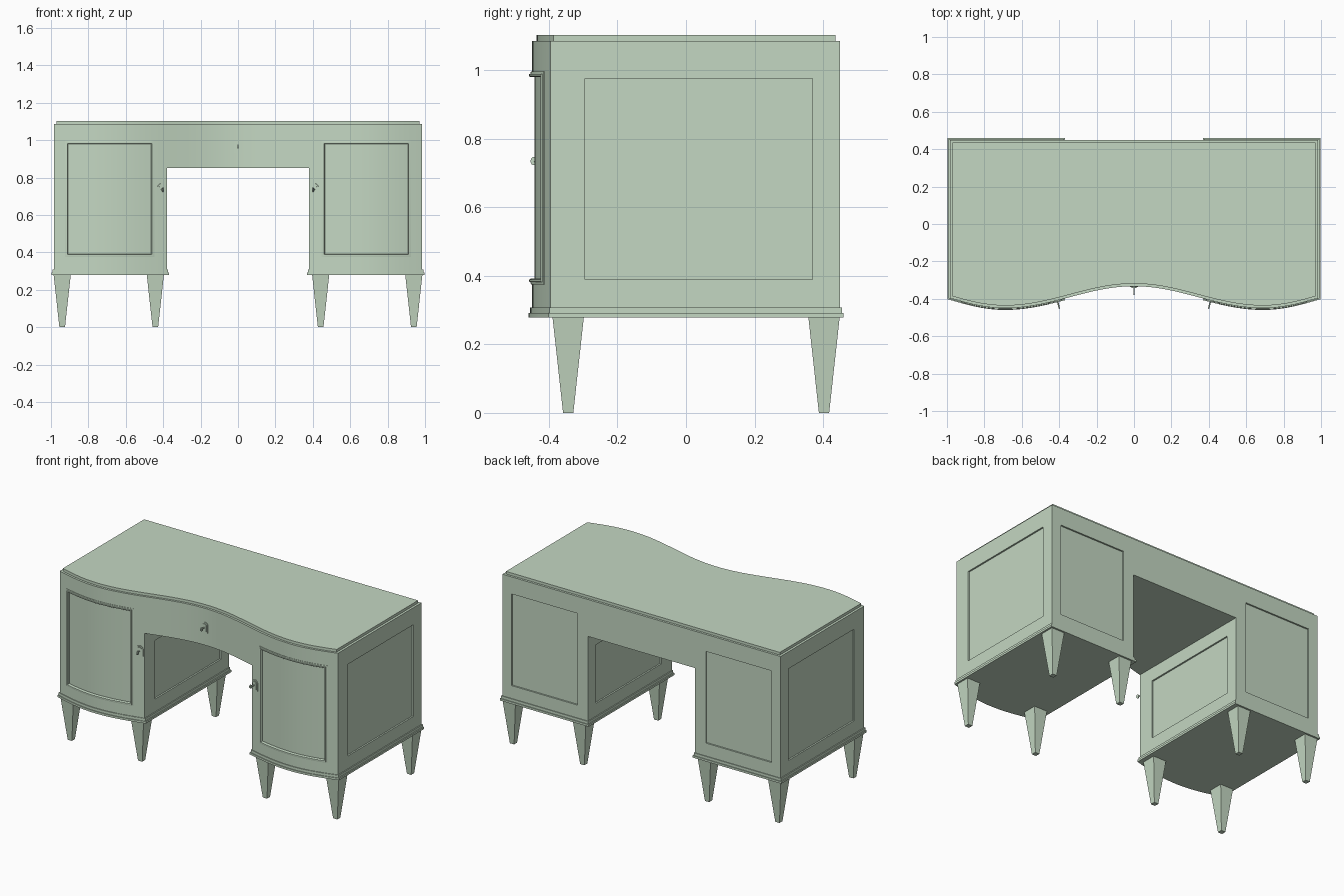
import bpy, bmesh, math
from mathutils import Vector, Matrix

if "Cube" in bpy.data.objects:
    bpy.data.objects.remove(bpy.data.objects["Cube"])

paint = bpy.data.materials.new("green_paint")
paint.diffuse_color = (0.55, 0.68, 0.54, 1)
paint.use_nodes = True
paint.node_tree.nodes["Principled BSDF"].inputs["Base Color"].default_value = paint.diffuse_color


def front_y(x):
    """Serpentine front: hollow in the middle, bowed on each pedestal."""
    x = abs(x)
    t = math.pi * x / 0.69 if x < 0.69 else math.pi * (1 + (x - 0.69) / 0.62)
    return -0.333 - 0.117 * (1 - math.cos(t)) / 2


def samples(x0, x1, n):
    return [x0 + (x1 - x0) * i / n for i in range(n + 1)]


def finish(name, bm, smooth=True):
    bmesh.ops.recalc_face_normals(bm, faces=bm.faces)
    me = bpy.data.meshes.new(name)
    bm.to_mesh(me)
    bm.free()
    if smooth:
        me.shade_smooth()
        me.set_sharp_from_angle(angle=math.radians(30))
    me.materials.append(paint)
    ob = bpy.data.objects.new(name, me)
    bpy.context.collection.objects.link(ob)
    return ob


def add_prism(bm, pts, lift):
    """Extrude a polygon of 3D points along the vector lift."""
    face = bm.faces.new([bm.verts.new(p) for p in pts])
    new = bmesh.ops.extrude_face_region(bm, geom=[face])["geom"]
    bmesh.ops.translate(bm, vec=Vector(lift),
                        verts=[v for v in new if isinstance(v, bmesh.types.BMVert)])


def add_slab(bm, x0, x1, off, back, z0, z1, n):
    """Slab with the serpentine front grown by off and a straight back."""
    pts = [(x, front_y(x) - off, z0) for x in samples(x0, x1, n)]
    add_prism(bm, pts + [(x1, back, z0), (x0, back, z0)], (0, 0, z1 - z0))


def add_box(bm, x0, x1, y0, y1, z0, z1):
    add_prism(bm, [(x0, y0, z0), (x1, y0, z0), (x1, y1, z0), (x0, y1, z0)], (0, 0, z1 - z0))


# Body: one serpentine block with kneehole and recessed panels cut away
bm = bmesh.new()
add_slab(bm, -0.985, 0.985, 0, 0.45, 0.285, 1.086, 80)
body = finish("desk_body", bm, False)

knee = bmesh.new()
add_box(knee, -0.38, 0.38, -0.7, 0.7, 0.1, 0.85)
recess = bmesh.new()
D = 0.01
for s in (-1, 1):
    def span(a, b):
        return sorted((s * a, s * b))
    add_box(recess, *span(0.985 - D, 1.05), -0.295, 0.37, 0.39, 0.977)   # outer side
    add_box(recess, *span(0.33, 0.38 + D), -0.295, 0.37, 0.39, 0.765)    # kneehole side
    add_box(recess, *span(0.455, 0.92), 0.45 - D, 0.55, 0.39, 0.977)     # back
    xs = samples(*span(0.461, 0.911), 20)                                # door
    ring = [(x, front_y(x) + 0.008, 0.389) for x in xs] + [(xs[-1], -0.6, 0.389), (xs[0], -0.6, 0.389)]
    add_prism(recess, ring, (0, 0, 0.594))

cutters = [finish("cutter_kneehole", knee, False), finish("cutter_panels", recess, False)]
for c in cutters:
    c.hide_render = True
    m = body.modifiers.new("cut", "BOOLEAN")
    m.operation, m.solver, m.object = "DIFFERENCE", "EXACT", c
dg = bpy.context.evaluated_depsgraph_get()
cut_mesh = bpy.data.meshes.new_from_object(body.evaluated_get(dg))
body.modifiers.clear()
body.data = cut_mesh
cut_mesh.shade_smooth()
cut_mesh.set_sharp_from_angle(angle=math.radians(30))
for c in cutters:
    bpy.data.objects.remove(c)

# Table top, set in slightly from the body
bm = bmesh.new()
add_slab(bm, -0.97, 0.97, -0.014, 0.436, 1.08, 1.103, 80)
finish("desk_top", bm)


def door_moulding(name, x0, x1, z0, z1):
    """Stepped picture-frame moulding that follows the bowed front."""
    profile = [(0, -0.004), (0, 0.003), (0.007, 0.004), (0.008, 0.008),
               (0.014, 0.008), (0.017, 0.003), (0.017, -0.009)]
    bm, loops, n = bmesh.new(), [], 24
    for d, p in profile:
        xs = samples(x0 + d, x1 - d, n)
        pts = [(x, front_y(x) - p, z0 + d) for x in xs]
        pts += [(x, front_y(x) - p, z1 - d) for x in reversed(xs)]
        loops.append([bm.verts.new(q) for q in pts])
    for a, b in zip(loops, loops[1:] + loops[:1]):
        for i in range(len(a)):
            j = (i + 1) % len(a)
            bm.faces.new((a[i], a[j], b[j], b[i]))
    return finish(name, bm)


def lock(name, x, z):
    """Arched keyhole plate with a raised inner plate and a key."""
    bm = bmesh.new()
    for w, bottom, y in ((0.022, -0.033, -0.005), (0.014, -0.025, -0.009)):
        arch = [(w * math.cos(math.pi * i / 12), 0.002, 0.011 + w * math.sin(math.pi * i / 12))
                for i in range(13)]
        add_prism(bm, [(w, 0.002, bottom)] + arch + [(-w, 0.002, bottom)], (0, y - 0.002, 0))
    # Key stem and flat oval bow
    stem = Matrix.Translation((0, -0.02, 0)) @ Matrix.Rotation(math.pi / 2, 4, "X")
    bmesh.ops.create_cone(bm, cap_ends=True, segments=10, radius1=0.004, radius2=0.004,
                          depth=0.032, matrix=stem)
    bow = [(-0.003, -0.037 + 0.009 * math.cos(math.tau * i / 14), 0.012 * math.sin(math.tau * i / 14))
           for i in range(14)]
    add_prism(bm, bow, (0.006, 0, 0))
    ob = finish(name, bm)
    slope = (front_y(x + 0.001) - front_y(x - 0.001)) / 0.002
    ob.location = (x, front_y(x), z)
    ob.rotation_euler.z = math.atan(slope)


def leg(name, top, foot):
    """Square tapered leg from (x0, x1, y0, y1) at the top to the foot."""
    bm = bmesh.new()
    rings = [[bm.verts.new((x, y, z)) for x, y in ((a, c), (b, c), (b, d), (a, d))]
             for (a, b, c, d), z in ((foot, 0), (top, 0.282))]
    bm.faces.new(rings[0])
    bm.faces.new(rings[1])
    for i in range(4):
        j = (i + 1) % 4
        bm.faces.new((rings[0][i], rings[0][j], rings[1][j], rings[1][i]))
    finish(name, bm, False)


for side, s in (("left", -1), ("right", 1)):
    # Stepped base moulding under each pedestal
    bm = bmesh.new()
    for g, z0, z1 in ((0.012, 0.278, 0.291), (0.006, 0.289, 0.308)):
        a, b = sorted((s * (0.38 - g), s * (0.985 + g)))
        add_slab(bm, a, b, g * 0.8, 0.45 + g * 0.8, z0, z1, 28)
    finish(side + "_base_moulding", bm)

    a, b = sorted((s * 0.447, s * 0.925))
    door_moulding(side + "_door_moulding", a, b, 0.375, 0.997)
    lock(side + "_door_lock", s * 0.41, 0.735)

    for row, y in (("front", -0.344), ("back", 0.403)):
        for pos, x in (("inner", 0.442), ("outer", 0.94)):
            cx = s * x
            box = lambda h: (cx - h, cx + h, y - h, y + h)
            leg(f"{side}_{row}_{pos}_leg", box(0.046), box(0.015))

lock("centre_lock", 0, 0.966)
